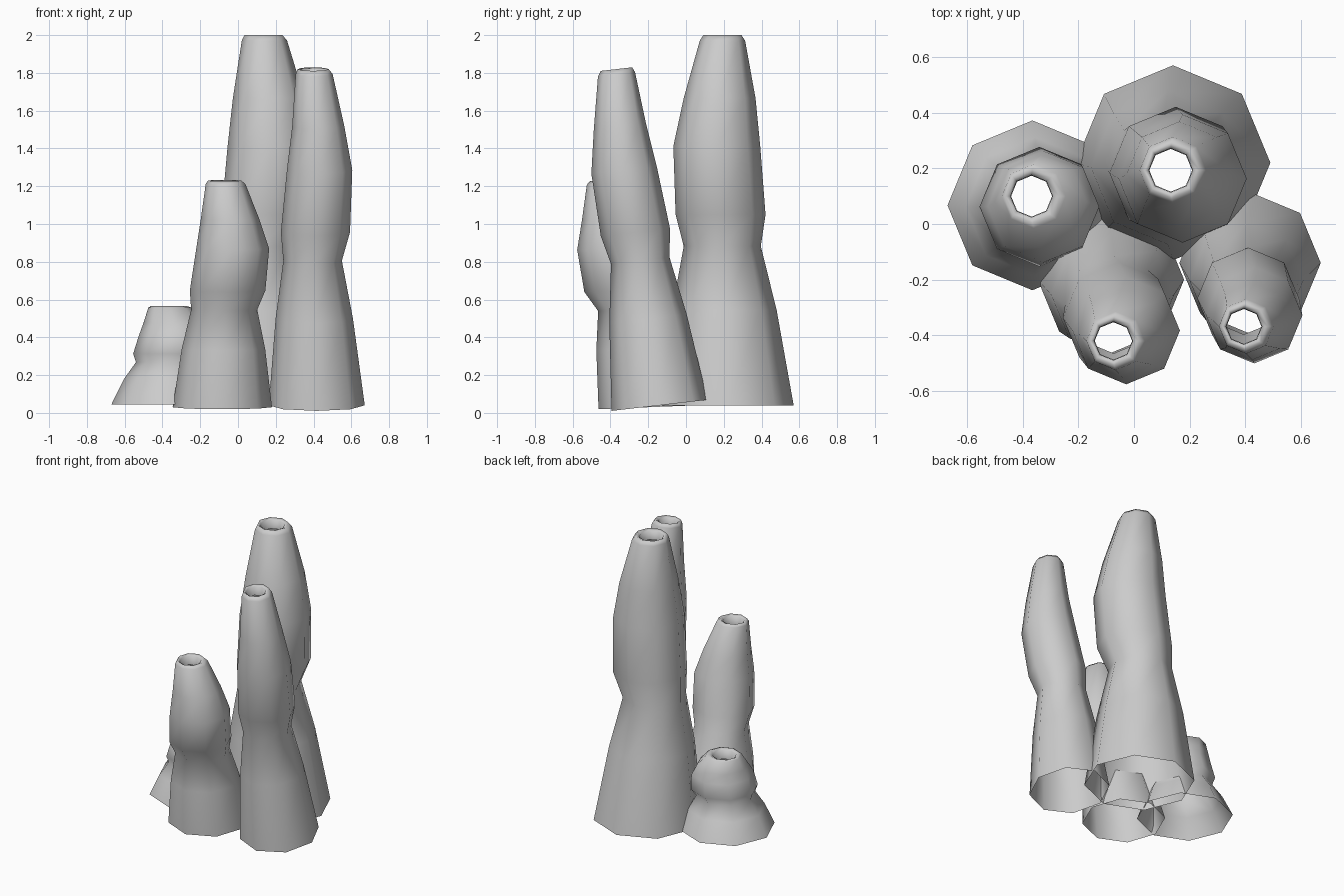
import bpy, math

SIDES = 8
# shared ring heights as a fraction of tube length
LEVELS = [0, 0.43, 0.515, 0.70, 0.83, 0.985]

# name: (base z, top z, slope of rings along y, [(x, y, radius) per level])
TUBES = {
    "tall_back_tube": (0.04, 2.0, 0.0, [
        (0.14, 0.22, 0.35), (0.11, 0.192, 0.204), (0.15, 0.183, 0.238),
        (0.175, 0.163, 0.23), (0.163, 0.178, 0.19), (0.14, 0.193, 0.12)]),
    "right_tube": (0.04, 1.82, 0.115, [
        (0.417, -0.14, 0.254), (0.395, -0.242, 0.155), (0.41, -0.268, 0.183),
        (0.432, -0.328, 0.173), (0.425, -0.35, 0.138), (0.403, -0.368, 0.098)]),
    "middle_tube": (0.03, 1.23, 0.04, [
        (-0.083, -0.2, 0.263), (-0.073, -0.29, 0.175), (-0.055, -0.338, 0.2),
        (-0.028, -0.383, 0.193), (-0.042, -0.396, 0.155), (-0.066, -0.42, 0.105)]),
    "short_left_tube": (0.045, 0.565, 0.0, [
        (-0.365, 0.067, 0.305), (-0.35, 0.06, 0.19), (-0.34, 0.062, 0.215),
        (-0.325, 0.062, 0.2), (-0.335, 0.08, 0.165), (-0.36, 0.1, 0.115)]),
}


def build_tube(name, z0, z1, slope, stations):
    rings = [(x, y, z0 + (z1 - z0) * f, r)
             for f, (x, y, r) in zip(LEVELS, stations)]
    # slightly swollen ring part way up the flared foot
    a, b = rings[0], rings[1]
    mid = [p + (q - p) * 0.6 for p, q in zip(a, b)]
    mid[3] += 0.04 * a[3]
    rings.insert(1, tuple(mid))
    # rounded lip turning into the hole
    x, y, _, r = rings[-1]
    rings += [(x - 0.005, y, z1, r * 0.84),
              (x - 0.008, y, z1 - 0.01, r * 0.66),
              (x - 0.008, y, z1 - 0.07, r * 0.64)]
    verts, faces = [], []
    for cx, cy, cz, r in rings:
        for k in range(SIDES):
            t = 2 * math.pi * k / SIDES
            dy = r * math.sin(t)
            verts.append((cx + r * math.cos(t), cy + dy, cz + slope * dy))
    for i in range(len(rings) - 1):
        for k in range(SIDES):
            n = (k + 1) % SIDES
            faces.append((i * SIDES + k, i * SIDES + n,
                          (i + 1) * SIDES + n, (i + 1) * SIDES + k))
    mesh = bpy.data.meshes.new(name)
    mesh.from_pydata(verts, [], faces)
    mesh.update()
    obj = bpy.data.objects.new(name, mesh)
    bpy.context.collection.objects.link(obj)
    mesh.shade_smooth()
    return obj


for tube_name, (z0, z1, slope, stations) in TUBES.items():
    build_tube(tube_name, z0, z1, slope, stations)
